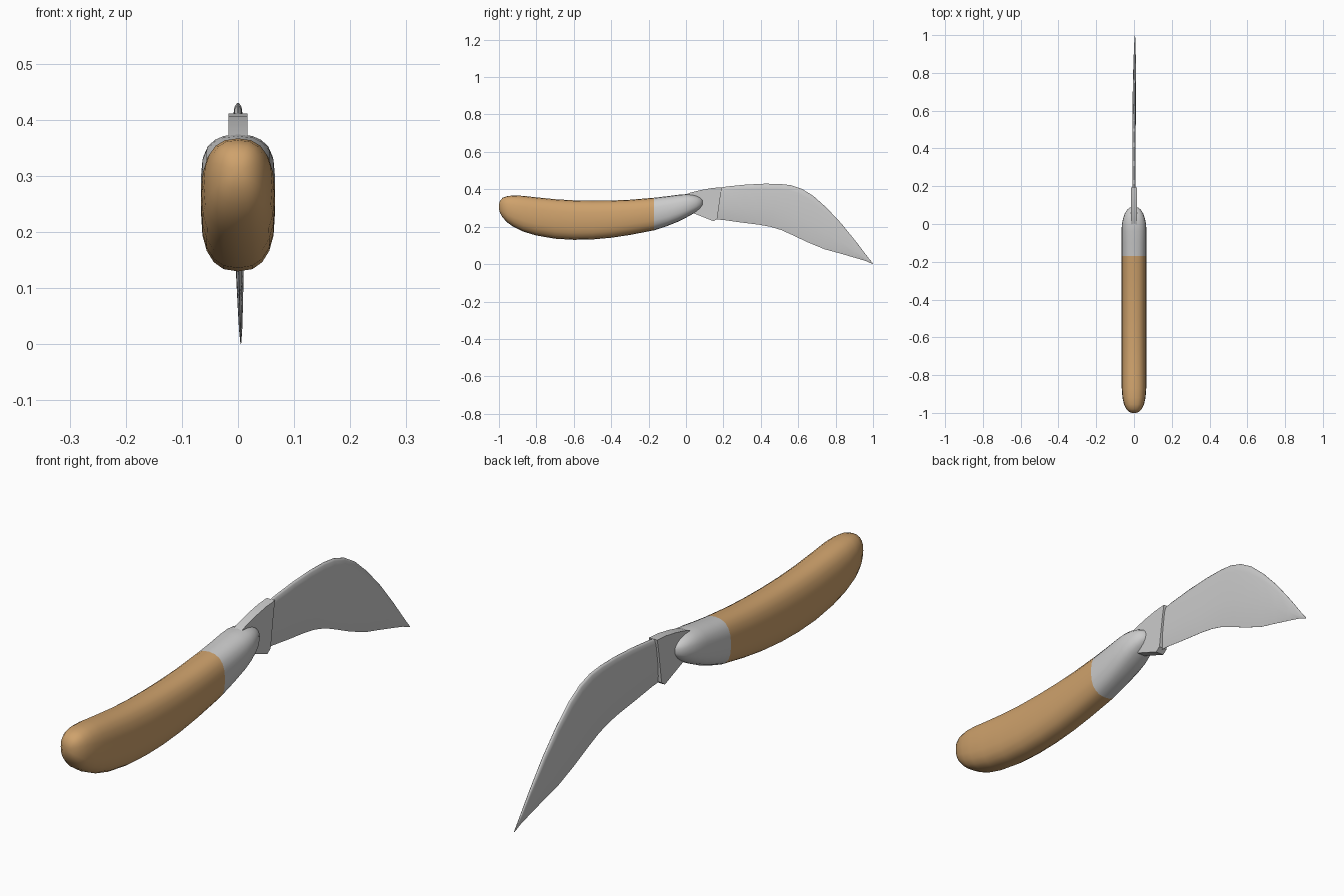
import bpy, bmesh, math
from mathutils import Vector

if "Cube" in bpy.data.objects:
    bpy.data.objects.remove(bpy.data.objects["Cube"])


def finish(name, bm, mat=None, angle=40):
    bmesh.ops.recalc_face_normals(bm, faces=bm.faces)
    me = bpy.data.meshes.new(name)
    bm.to_mesh(me)
    bm.free()
    ob = bpy.data.objects.new(name, me)
    bpy.context.collection.objects.link(ob)
    if mat:
        me.materials.append(mat)
    bpy.ops.object.select_all(action='DESELECT')
    ob.select_set(True)
    bpy.context.view_layer.objects.active = ob
    bpy.ops.object.shade_smooth_by_angle(angle=math.radians(angle))
    return ob


def loft(name, rings, cap_start, cap_end, mat=None, angle=40):
    bm = bmesh.new()
    loops = [[bm.verts.new(p) for p in r] for r in rings]
    for a, b in zip(loops, loops[1:]):
        n = len(a)
        for i in range(n):
            bm.faces.new((a[i], a[(i + 1) % n], b[(i + 1) % n], b[i]))
    if cap_start:
        bm.faces.new(loops[0])
    if cap_end:
        bm.faces.new(loops[-1])
    return finish(name, bm, mat, angle)


def grip_ring(y, top, bot, half, sides=20, power=2.5):
    # rounded-box cross-section
    mid, h = (top + bot) / 2, (top - bot) / 2
    e = 2 / power
    ring = []
    for i in range(sides):
        a = math.tau * i / sides
        c, s = math.cos(a), math.sin(a)
        ring.append((half * math.copysign(abs(c) ** e, c), y,
                     mid + h * math.copysign(abs(s) ** e, s)))
    return ring


wood = bpy.data.materials.new("wood")
wood.diffuse_color = (0.62, 0.36, 0.15, 1)
wood.use_nodes = True
wood.node_tree.nodes["Principled BSDF"].inputs["Base Color"].default_value = wood.diffuse_color

# wooden grip: y, top z, bottom z, half width
grip = [(-1.0, .318, .296, .010), (-.995, .338, .275, .025), (-.98, .355, .249, .041),
        (-.955, .364, .222, .053), (-.92, .367, .198, .061), (-.87, .365, .174, .065),
        (-.80, .357, .153, .066), (-.70, .347, .136, .066), (-.60, .341, .130, .066),
        (-.50, .339, .132, .066), (-.40, .340, .141, .066), (-.30, .344, .156, .066),
        (-.17, .355, .181, .066)]
loft("handle_grip", [grip_ring(*s) for s in grip], True, False, wood)

# metal bolster
bolster = [(-.17, .355, .181, .066), (-.10, .363, .204, .066), (-.04, .371, .228, .066),
           (0, .374, .248, .064), (.03, .372, .265, .058), (.055, .366, .281, .049),
           (.075, .357, .297, .037), (.087, .347, .312, .022), (.091, .335, .324, .008)]
loft("bolster", [grip_ring(*s) for s in bolster], False, True)

# flat tang block between bolster and blade
tang = [(-.02, .365), (.02, .381), (.08, .396), (.14, .407), (.193, .411),
        (.185, .37), (.167, .243), (.148, .229), (.04, .272), (-.02, .30)]
bm = bmesh.new()
f = bm.faces.new([bm.verts.new((-.017, y, z)) for y, z in tang])
r = bmesh.ops.extrude_face_region(bm, geom=[f])
bmesh.ops.translate(bm, vec=(.034, 0, 0),
                    verts=[v for v in r['geom'] if isinstance(v, bmesh.types.BMVert)])
finish("tang", bm, angle=30)

# curved blade: spine y z, cutting edge y z, half thickness
blade = [(.15, .404, .14, .241, .009), (.22, .415, .20, .236, .009),
         (.32, .425, .30, .222, .009), (.42, .430, .39, .211, .009),
         (.50, .429, .45, .200, .009), (.56, .422, .51, .182, .009),
         (.62, .402, .57, .155, .009), (.68, .365, .65, .117, .009),
         (.75, .303, .74, .080, .008), (.83, .218, .82, .058, .007),
         (.91, .119, .90, .035, .005), (.97, .040, .96, .017, .003),
         (1.0, .003, .997, .001, .0008)]
section = [(0, .2), (.03, .7), (.12, 1), (.6, .95), (.85, .6), (1, .04)]
rings = []
for sy, sz, ey, ez, half in blade:
    spine, edge = Vector((0, sy, sz)), Vector((0, ey, ez))
    lean = .005 * max(0, (sy - .5) / .5)
    side = [spine.lerp(edge, t) + Vector((half * w + lean, 0, 0)) for t, w in section]
    rings.append(side + [Vector((2 * lean - p.x, p.y, p.z)) for p in reversed(side)])
loft("blade", rings, True, True, angle=60)
